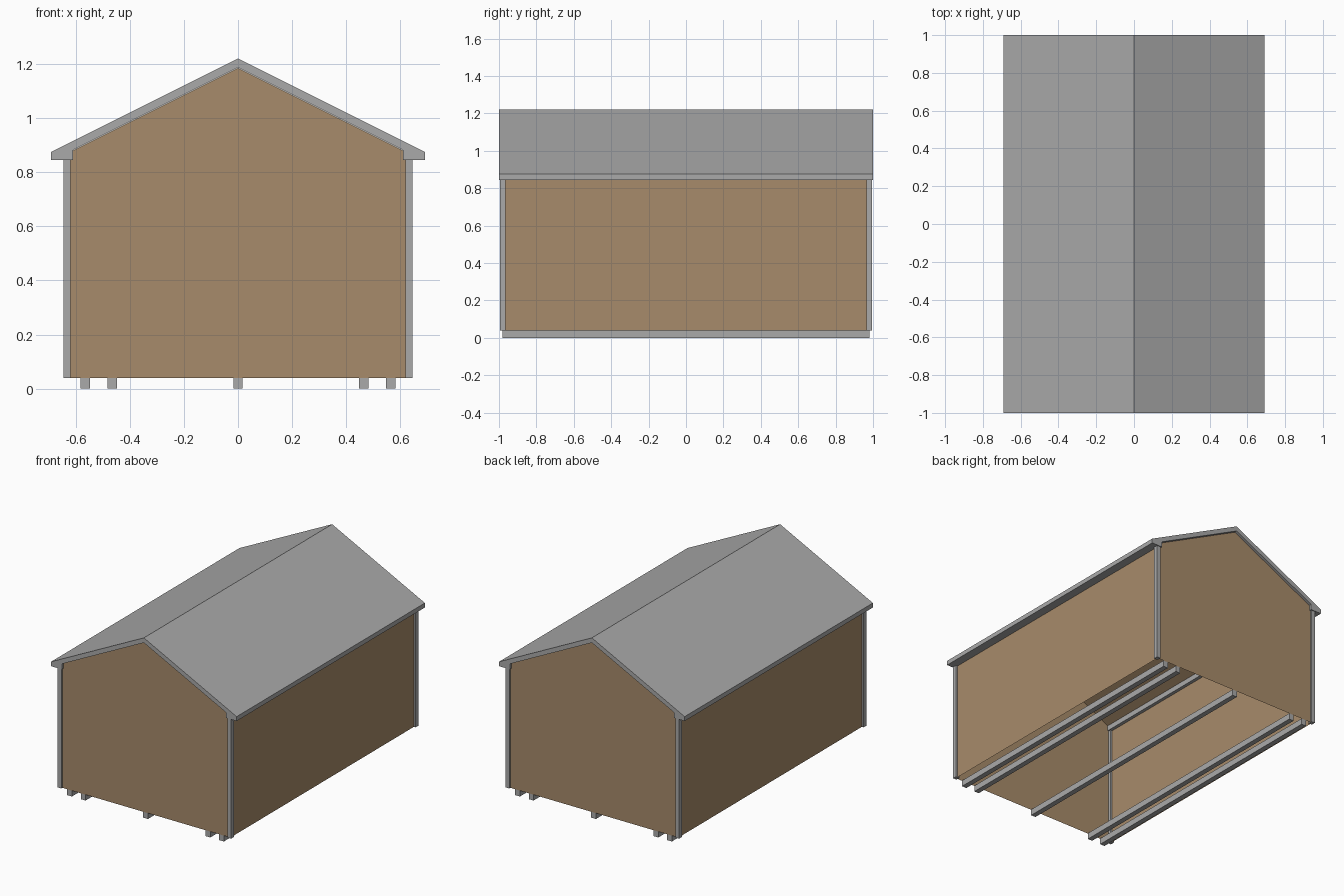
import bpy, bmesh

if "Cube" in bpy.data.objects:
    bpy.data.objects.remove(bpy.data.objects["Cube"])


def material(name, rgb):
    m = bpy.data.materials.new(name)
    m.diffuse_color = (*rgb, 1)
    m.use_nodes = True
    m.node_tree.nodes["Principled BSDF"].inputs["Base Color"].default_value = m.diffuse_color
    return m


GREY = material("grey_trim", (0.40, 0.40, 0.40))
BROWN = material("tan_cladding", (0.39, 0.258, 0.145))


def finish(name, bm, mat):
    bmesh.ops.recalc_face_normals(bm, faces=bm.faces)
    mesh = bpy.data.meshes.new(name)
    bm.to_mesh(mesh)
    bm.free()
    mesh.materials.append(mat)
    obj = bpy.data.objects.new(name, mesh)
    bpy.context.collection.objects.link(obj)
    return obj


def extrude_profile(name, half, depth, mat, open_bottom=False):
    """Mirror a right-hand (x, z) half profile and extrude it along y."""
    points = half + [(-x, z) for x, z in reversed(half) if x > 0]
    # a profile that starts and ends on the ridge needs its inner ridge point kept once
    bm = bmesh.new()
    face = bm.faces.new([bm.verts.new((x, -depth, z)) for x, z in points])
    ext = bmesh.ops.extrude_face_region(bm, geom=[face], use_keep_orig=True)
    for v in [g for g in ext["geom"] if isinstance(g, bmesh.types.BMVert)]:
        v.co.y = depth
    obj_faces = list(bm.faces)
    bmesh.ops.recalc_face_normals(bm, faces=obj_faces)
    if open_bottom:
        low = min(z for _, z in half) + 1e-4
        floor = [f for f in bm.faces if all(v.co.z < low for v in f.verts)]
        bmesh.ops.delete(bm, geom=floor, context="FACES_ONLY")
        finish_mesh = bpy.data.meshes.new(name)
        bm.to_mesh(finish_mesh)
        bm.free()
        finish_mesh.materials.append(mat)
        obj = bpy.data.objects.new(name, finish_mesh)
        bpy.context.collection.objects.link(obj)
        return obj
    return finish(name, bm, mat)


def box(name, x0, x1, y0, y1, z0, z1, mat):
    bm = bmesh.new()
    bmesh.ops.create_cube(bm, size=1)
    for v in bm.verts:
        v.co = (x1 if v.co.x > 0 else x0,
                y1 if v.co.y > 0 else y0,
                z1 if v.co.z > 0 else z0)
    return finish(name, bm, mat)


# Thin walls and gables, open underneath
extrude_profile("wall_shell", [(0, 1.185), (0.632, 0.869), (0.632, 0.04)],
                0.983, BROWN, open_bottom=True)

# Gabled roof with boxed eaves
extrude_profile("roof", [(0, 1.22), (0.69, 0.875), (0.69, 0.845), (0.61, 0.845),
                         (0.61, 0.882), (0.00001, 1.187)], 1.0, GREY)

# Corner posts
for sx, side in ((-1, "left"), (1, "right")):
    for sy, end in ((-1, "front"), (1, "back")):
        xs = sorted((sx * 0.618, sx * 0.645))
        ys = sorted((sy * 0.966, sy * 0.994))
        box(f"corner_post_{end}_{side}", *xs, *ys, 0.04, 0.85, GREY)

# Floor skids
for i, x in enumerate((-0.565, -0.464, 0, 0.464, 0.565)):
    box(f"skid_{i + 1}", x - 0.0175, x + 0.0175, -0.982, 0.982, 0, 0.041, GREY)
